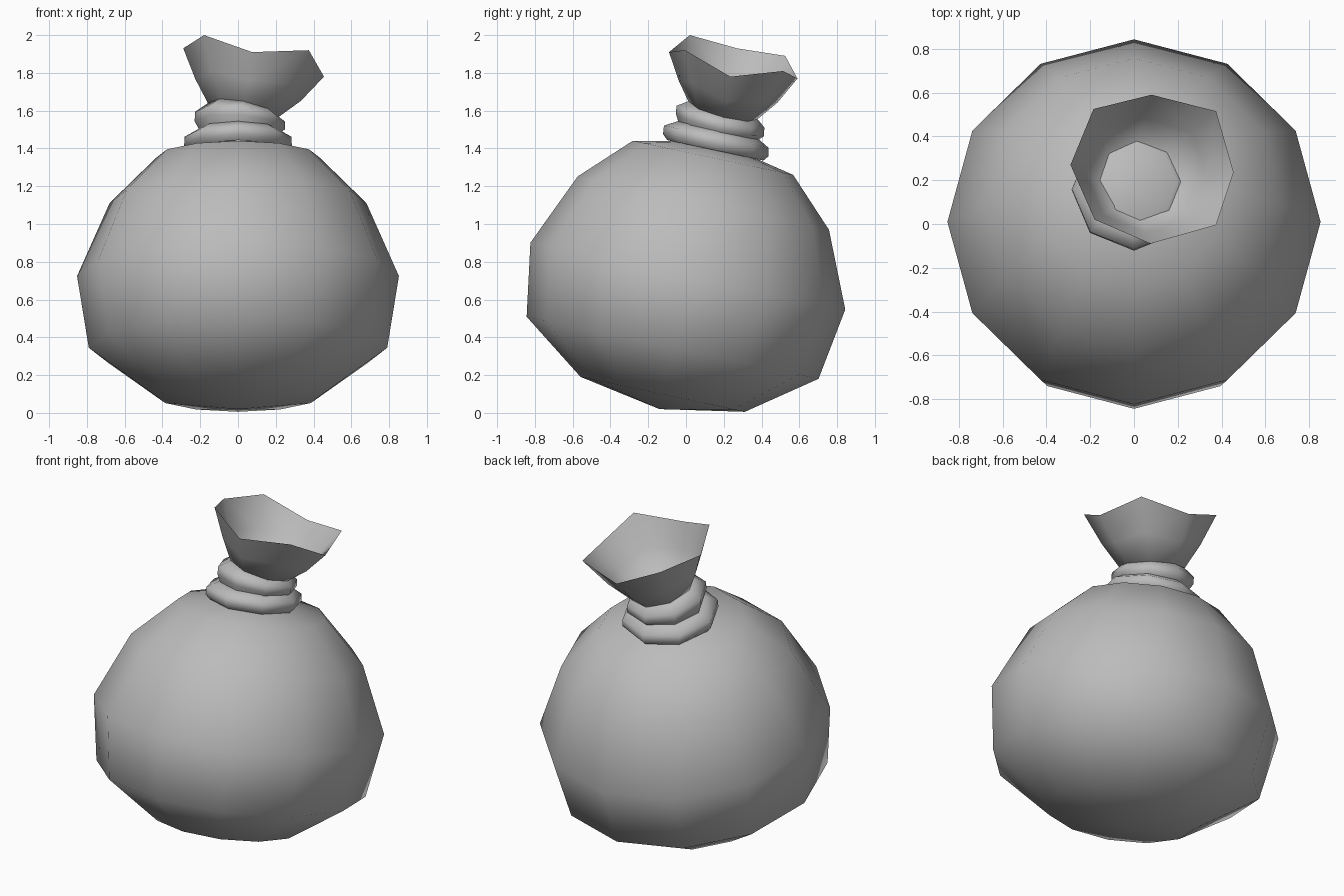
import bpy, bmesh, math
from mathutils import Vector, Euler

if "Cube" in bpy.data.objects:
    bpy.data.objects.remove(bpy.data.objects["Cube"])

cloth = bpy.data.materials.new("grey_cloth")
cloth.use_nodes = True
GREY = (0.5, 0.5, 0.5, 1)
cloth.diffuse_color = GREY
cloth.node_tree.nodes["Principled BSDF"].inputs["Base Color"].default_value = GREY


def ring(center, radius, count, lean_back=12, lean_left=0):
    """Regular polygon tilted towards the back and the left."""
    turn = Euler((math.radians(-lean_back), math.radians(lean_left), 0)).to_matrix()
    angles = [math.tau * i / count for i in range(count)]
    return [Vector(center) + turn @ Vector((radius * math.cos(a), radius * math.sin(a), 0))
            for a in angles]


def loft(name, rings, bottom=None, top=None):
    """Skin a stack of rings, with optional end points closing it."""
    bm = bmesh.new()
    loops = [[bm.verts.new(p) for p in r] for r in rings]
    n = len(loops[0])
    for low, high in zip(loops, loops[1:]):
        for i in range(n):
            j = (i + 1) % n
            bm.faces.new((low[i], low[j], high[j], high[i]))
    for tip, loop, flip in ((bottom, loops[0], True), (top, loops[-1], False)):
        if tip is not None:
            v = bm.verts.new(tip)
            for i in range(n):
                a, b = loop[i], loop[(i + 1) % n]
                bm.faces.new((b, a, v) if flip else (a, b, v))
    for f in bm.faces:
        f.smooth = True
    mesh = bpy.data.meshes.new(name)
    bm.to_mesh(mesh)
    bm.free()
    mesh.materials.append(cloth)
    obj = bpy.data.objects.new(name, mesh)
    bpy.context.collection.objects.link(obj)
    return obj


# Round sack leaning backwards: (distance along axis, radius)
base = Vector((0, -0.14, 0.02))
axis = Vector((0, math.sin(math.radians(12)), math.cos(math.radians(12))))
profile = [(0.08, 0.445), (0.332, 0.79), (0.72, 0.852), (1.115, 0.68), (1.36, 0.434)]
loft("sack_body", [ring(base + axis * s, r, 12) for s, r in profile],
     base, base + axis * 1.45)

# Two cord coils around the neck
loft("lower_cord", [ring((0, 0.155, 1.39), 0.26, 8),
                    ring((0, 0.157, 1.417), 0.285, 8),
                    ring((0, 0.16, 1.462), 0.283, 8),
                    ring((0, 0.167, 1.5), 0.215, 8)],
     top=(0, 0.167, 1.5))
loft("upper_cord", [ring((0.005, 0.167, 1.485), 0.21, 8, 13, 3),
                    ring((0.01, 0.18, 1.523), 0.24, 8, 14, 5),
                    ring((0.01, 0.182, 1.568), 0.24, 8, 14, 6),
                    ring((0.02, 0.195, 1.61), 0.18, 8, 14, 10)],
     top=(0.02, 0.195, 1.6))

# Flared, uneven cloth mouth
foot = ring((0.025, 0.195, 1.603), 0.19, 8, 15, 12)
rim = [Vector(p) for p in (
    (0.455, 0.235, 1.78), (0.375, 0.515, 1.81), (0.08, 0.59, 1.77), (-0.185, 0.525, 1.89),
    (-0.29, 0.27, 1.93), (-0.18, 0.02, 2.0), (0.075, -0.09, 1.91), (0.375, -0.005, 1.92))]
middle = [a.lerp(b, 0.5) - Vector((0, 0, 0.02)) for a, b in zip(foot, rim)]
loft("sack_mouth", [foot, middle, rim], bottom=(0.025, 0.195, 1.59))
